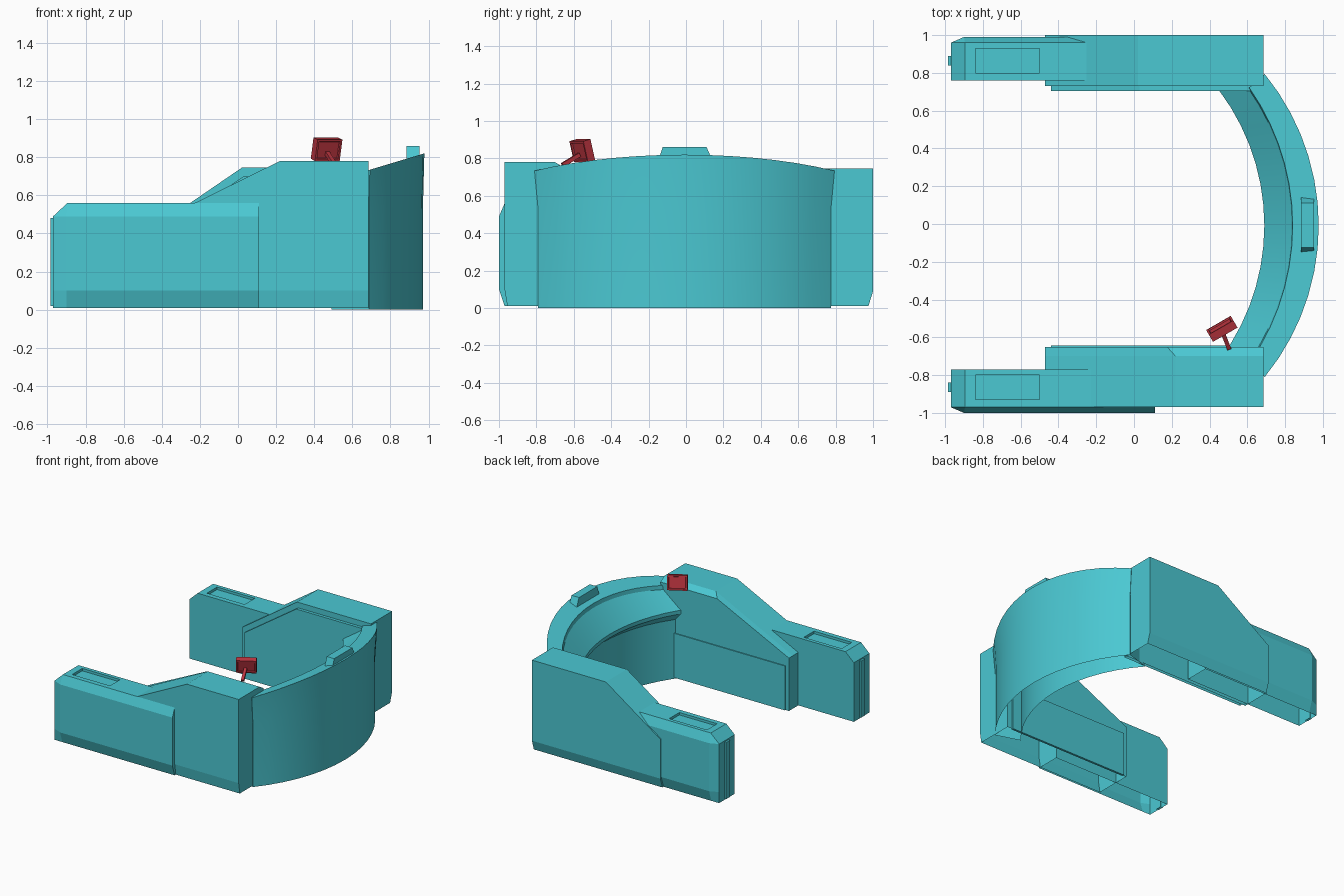
import bpy, bmesh, math
from mathutils import Vector, Matrix

if "Cube" in bpy.data.objects:
    bpy.data.objects.remove(bpy.data.objects["Cube"])


def material(name, rgb):
    m = bpy.data.materials.new(name)
    m.diffuse_color = (*rgb, 1)
    m.use_nodes = True
    m.node_tree.nodes["Principled BSDF"].inputs["Base Color"].default_value = m.diffuse_color
    return m


TEAL = material("teal", (0.07, 0.58, 0.65))
RED = material("red", (0.50, 0.035, 0.05))


def finish(name, bm, mat=TEAL, smooth=False):
    bmesh.ops.remove_doubles(bm, verts=bm.verts, dist=1e-4)
    bmesh.ops.recalc_face_normals(bm, faces=bm.faces)
    me = bpy.data.meshes.new(name)
    bm.to_mesh(me)
    bm.free()
    me.materials.append(mat)
    ob = bpy.data.objects.new(name, me)
    bpy.context.collection.objects.link(ob)
    if smooth:
        bpy.ops.object.select_all(action='DESELECT')
        bpy.context.view_layer.objects.active = ob
        ob.select_set(True)
        bpy.ops.object.shade_smooth_by_angle(angle=math.radians(25))
    return ob


def loft(sections, open_bottom=True):
    """Skin matching closed sections, cap the ends, leave the underside open."""
    bm = bmesh.new()
    rows = [[bm.verts.new(p) for p in s] for s in sections]
    n = len(rows[0])
    for a, b in zip(rows, rows[1:]):
        for i in range(n):
            j = (i + 1) % n
            bm.faces.new((a[i], a[j], b[j], b[i]))
    bm.faces.new(rows[0])
    bm.faces.new(rows[-1][::-1])
    bmesh.ops.remove_doubles(bm, verts=bm.verts, dist=1e-4)
    bmesh.ops.recalc_face_normals(bm, faces=bm.faces)
    if open_bottom:
        low = [f for f in bm.faces if all(v.co.z < 0.02 for v in f.verts)]
        bmesh.ops.delete(bm, geom=low, context='FACES')
    return bm


def box(name, x, y, z, mat=TEAL):
    s = [[(a, y[0], z[0]), (a, y[1], z[0]), (a, y[1], z[1]), (a, y[0], z[1])] for a in x]
    return finish(name, loft(s, False), mat)


def arm_section(y, top, x_flat, z_end, bottom=0.01, inset=0.0):
    x0, x1 = -0.47 + inset, 0.685
    return [(x0, y, bottom), (x0, y, z_end), (x_flat, y, top), (x1, y, top), (x1, y, bottom)]


def low_block(name, side, inner, outer, x_end):
    """Low arm end with chamfered outside edges and a recessed slot on top."""
    edge = outer - 0.03

    def sec(z, o, x_in, x_tip):
        pts = [(x_end, inner), (x_end, o), (x_in, o), (x_tip, edge), (x_tip, inner)]
        return [(x, side * y, z) for x, y in pts]
    bm = loft([sec(0.01, edge, -0.9, -0.97), sec(0.10, outer, -0.9, -0.97),
               sec(0.49, outer, -0.9, -0.97), sec(0.56, edge, -0.895, -0.895)])

    # cut the slot outline into the top and sink it
    def top():
        return [f for f in bm.faces if f.normal.z > 0.95]
    cuts = [((-0.84, 0, 0), (1, 0, 0)), ((-0.5, 0, 0), (1, 0, 0)),
            ((0, side * 0.80, 0), (0, 1, 0)), ((0, side * 0.93, 0), (0, 1, 0))]
    for co, no in cuts:
        fs = top()
        geom = fs + list({e for f in fs for e in f.edges}) + list({v for f in fs for v in f.verts})
        bmesh.ops.bisect_plane(bm, geom=geom, plane_co=co, plane_no=no)
        bm.normal_update()
    slot = [f for f in top() if (f.calc_center_median() - Vector((-0.67, side * 0.865, 0.56))).length < 0.03]
    r = bmesh.ops.extrude_face_region(bm, geom=slot)
    vs = [g for g in r['geom'] if isinstance(g, bmesh.types.BMVert)]
    bmesh.ops.translate(bm, verts=vs, vec=(0, 0, -0.02))
    bmesh.ops.delete(bm, geom=[f for f in slot if f.is_valid], context='FACES')
    finish(name, bm)


# Front arm: tall block with chamfered bottom and inner top edge
finish("front_arm", loft([
    arm_section(-0.97, 0.78, 0.22, 0.44, 0.10),
    arm_section(-0.955, 0.78, 0.22, 0.44),
    arm_section(-0.70, 0.78, 0.22, 0.44),
    arm_section(-0.65, 0.75, 0.175, 0.44)]))
# Back arm: slightly lower and steeper
finish("back_arm", loft([
    arm_section(1.0, 0.745, 0.02, 0.41, 0.09),
    arm_section(0.975, 0.745, 0.02, 0.41),
    arm_section(0.73, 0.745, 0.02, 0.41)]))
# Raised panels on the inner faces
finish("back_inner_panel", loft([
    arm_section(0.735, 0.70, 0.03, 0.38, inset=0.03),
    arm_section(0.705, 0.70, 0.03, 0.38, inset=0.03)]))
box("front_inner_panel", (-0.44, 0.64), (-0.66, -0.642), (0.01, 0.37))

# Low arm ends with slots and a slim rib on each tip
low_block("front_arm_end", -1, 0.77, 1.0, 0.11)
low_block("back_arm_end", 1, 0.76, 0.99, 0.11)
for s, n in ((-1, "front"), (1, "back")):
    box(n + "_tip_rib", (-0.985, -0.965), sorted((s * 0.84, s * 0.89)), (0.02, 0.48))


# Curved wall with tilted rim and sloping inner desk
def plane(x):
    return 0.82 - 0.3 * (0.978 - x)


def arc_x(apex, xe, ye, t):
    h = apex - xe
    r = (h * h + ye * ye) / (2 * h)
    a = math.asin(ye / r) * t
    return apex - r + r * math.cos(a), r * math.sin(a) - 0.008


# (apex x, end x, end y, height, follows the tilted plane)
PROFILE = [(0.97, 0.687, 0.782, 0.0, 0), (0.97, 0.687, 0.782, 0.52, 0),
           (0.978, 0.692, 0.802, 0.0, 1), (0.84, 0.61, 0.73, 0.0, 1),
           (0.835, 0.605, 0.726, -0.03, 1), (0.69, 0.45, 0.716, 0.57, 0),
           (0.69, 0.45, 0.716, 0.54, 0), (0.76, 0.49, 0.72, 0.48, 0),
           (0.76, 0.49, 0.72, 0.0, 0)]
SEG = 14
sections = []
for k in range(SEG + 1):
    row = []
    for apex, xe, ye, z, tilt in PROFILE:
        x, y = arc_x(apex, xe, ye, 2 * k / SEG - 1)
        row.append((x, y, z + plane(x) if tilt else z))
    sections.append(row)
finish("curved_wall", loft(sections), smooth=True)

# Tapered block on the rim
finish("rim_block", loft([[(x, -0.155, 0.77), (x, 0.15, 0.77), (x, 0.11, 0.86), (x, -0.125, 0.86)]
                          for x in (0.885, 0.952)], False))

# Red tilted screen, framed on both sides
bm = bmesh.new()
bmesh.ops.create_cube(bm, size=1, matrix=Matrix.Diagonal((0.15, 0.045, 0.115, 1)))
for f in [f for f in bm.faces if abs(f.normal.y) > 0.9]:
    bmesh.ops.inset_individual(bm, faces=[f], thickness=0.016)
    bmesh.ops.inset_individual(bm, faces=[f], thickness=0.004, depth=-0.008)
pose = (Matrix.Translation((0.465, -0.555, 0.842)) @ Matrix.Rotation(math.radians(30), 4, 'Z')
        @ Matrix.Rotation(0.25, 4, 'X'))
bmesh.ops.transform(bm, matrix=pose, verts=bm.verts)
finish("screen", bm, RED)

# Screen stand
a, b = Vector((0.468, -0.57, 0.82)), Vector((0.503, -0.66, 0.765))
bm = bmesh.new()
rot = (b - a).to_track_quat('Z', 'Y').to_matrix().to_4x4()
bmesh.ops.create_cube(bm, size=1, matrix=Matrix.Translation((a + b) / 2) @ rot
                      @ Matrix.Diagonal((0.022, 0.022, (b - a).length, 1)))
finish("screen_stand", bm, RED)
